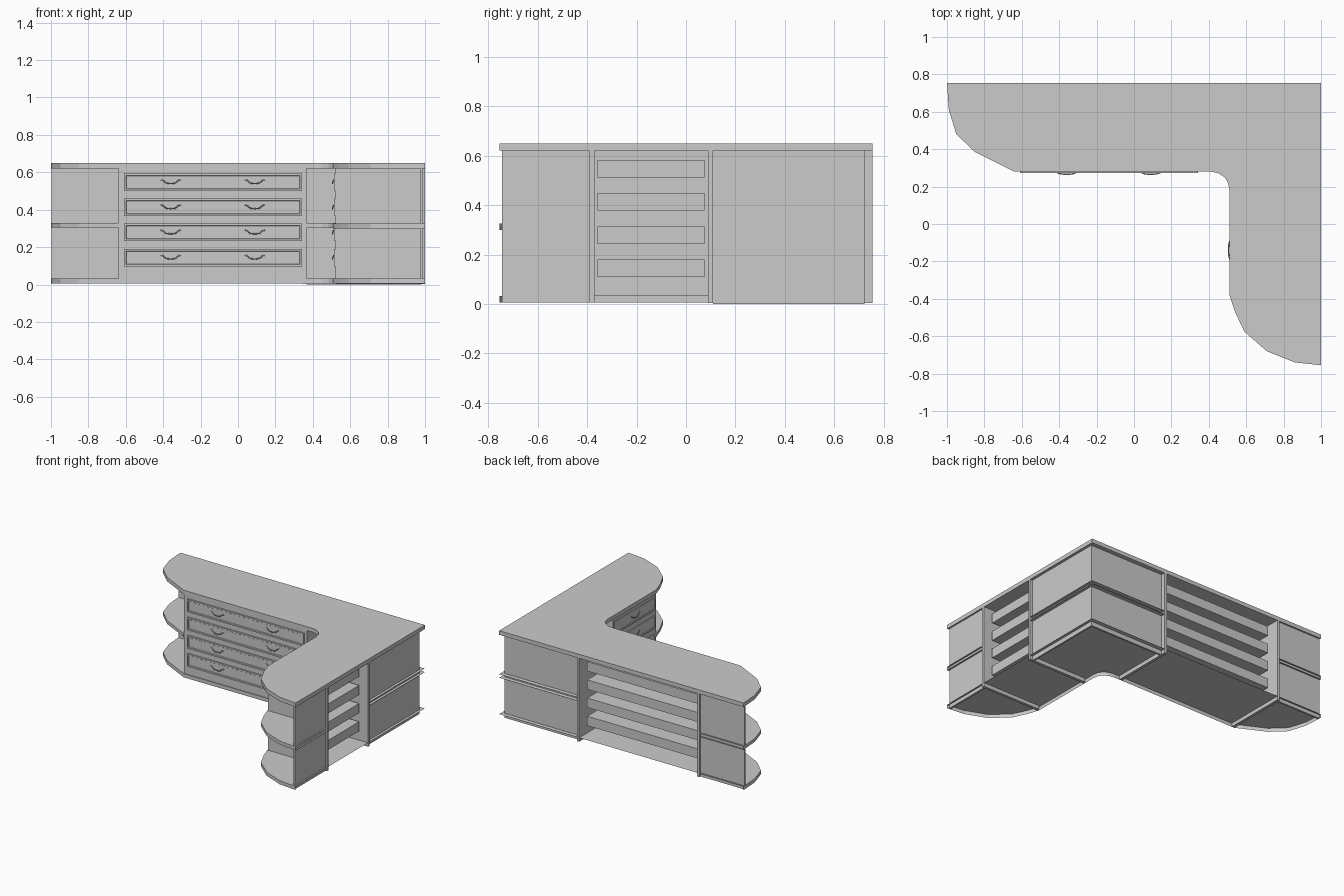
import bpy, bmesh
from mathutils import Vector

if "Cube" in bpy.data.objects:
    bpy.data.objects.remove(bpy.data.objects["Cube"])

B = 0.755   # rear / right outer edge is y = B, x = 1
F = 0.28    # front edge of the long run
W = 0.51    # front edge of the short run

# outline pieces, all counter-clockwise
left_curve = [(-1, B), (-.99, .61), (-.95, .48), (-.85, .385), (-.64, F)]
corner_curve = [(.41, F), (.45, .272), (.485, .25), (.503, .22), (W, .18)]
right_curve = [(W, -.38), (.54, -.47), (.59, -.575), (.71, -.68), (.86, -.74), (1, -B)]
counter = left_curve + corner_curve + right_curve + [(1, B)]


def to_object(name, bm):
    bmesh.ops.recalc_face_normals(bm, faces=bm.faces)
    me = bpy.data.meshes.new(name)
    bm.to_mesh(me)
    bm.free()
    ob = bpy.data.objects.new(name, me)
    bpy.context.collection.objects.link(ob)
    return ob


def slab(name, pts, z0, z1, open_rear=False, open_bottom=False):
    """Prism over an outline; can be left hollow at the rear and underneath."""
    bm = bmesh.new()
    lo = [bm.verts.new((x, y, z0)) for x, y in pts]
    hi = [bm.verts.new((x, y, z1)) for x, y in pts]
    bm.faces.new(hi)
    if not open_bottom:
        bm.faces.new(lo[::-1])
    n = len(pts)
    for i in range(n):
        j = (i + 1) % n
        rear = any(pts[i][k] == pts[j][k] == v for k, v in ((0, 1), (1, B)))
        if not (open_rear and rear):
            bm.faces.new((lo[i], lo[j], hi[j], hi[i]))
    return to_object(name, bm)


def box(name, x0, x1, y0, y1, z0, z1):
    return slab(name, [(x0, y0), (x1, y0), (x1, y1), (x0, y1)], z0, z1)


# counter top and hollow base
slab("counter_top", counter, .62, .65)
slab("base_floor", counter, .006, .033, open_rear=True, open_bottom=True)

# middle shelves: left end, inner corner, right end
slab("left_end_shelf", left_curve + [(-.64, B)], .305, .33, open_rear=True)
slab("corner_shelf", [(.365, F)] + corner_curve + [(W, .11), (1, .11), (1, B), (.365, B)],
     .302, .328, open_rear=True)
slab("right_end_shelf", right_curve + [(1, -.38)], .300, .326, open_rear=True)

# upright dividers
T = .02
box("left_divider", -.64, -.64 + T, F + .004, B, .006, .62)
box("corner_divider_long_run", .365 - T, .365, F + .004, B, .004, .62)
box("corner_divider_short_run", W + .01, 1, .11 - T, .11, .004, .62)
box("right_divider", W + .01, 1, -.39, -.39 + T, .006, .62)

# rear panels
box("left_end_rear_panel", -.997, -.64, B - .025, B - .012, .006, .62)
box("right_end_rear_panel", .975, .988, -.745, -.39, .006, .62)
box("corner_rear_panel", .365, .98, B - .045, B - .032, 0, .62)
box("corner_side_panel", .967, .98, .11, B - .045, 0, .62)

# face panels carrying the drawers
box("long_run_face", -.62, .345, F + .006, F + .022, .033, .62)
box("short_run_face", W + .01, W + .026, -.37, .09, .033, .62)


def drawer(name, along0, along1, z0, handles, place):
    """Drawer in local axes: u along the run, d depth behind the face, z up."""
    z1 = z0 + .094
    # framed front with a recessed field
    bm = bmesh.new()
    vs = [bm.verts.new(place(u, d, z)) for d in (-.006, .008)
          for u, z in ((along0, z0), (along1, z0), (along1, z1), (along0, z1))]
    for f in ((0, 1, 2, 3), (7, 6, 5, 4), (0, 4, 5, 1), (1, 5, 6, 2), (2, 6, 7, 3), (3, 7, 4, 0)):
        bm.faces.new([vs[i] for i in f])
    bmesh.ops.recalc_face_normals(bm, faces=bm.faces)
    bm.faces.ensure_lookup_table()
    front = bm.faces[0]
    bmesh.ops.inset_individual(bm, faces=[front], thickness=.015)
    bmesh.ops.inset_individual(bm, faces=[front], thickness=.004, depth=-.004)
    to_object(name + "_front", bm)
    # box behind it
    a, b = place(along0 + .025, .022, z0 + .012), place(along1 - .025, .42, z1 - .012)
    box(name + "_box", min(a[0], b[0]), max(a[0], b[0]), min(a[1], b[1]), max(a[1], b[1]), a[2], b[2])
    # drooping pulls
    for k, c in enumerate(handles):
        cu = bpy.data.curves.new(name + "_pull", 'CURVE')
        cu.dimensions = '3D'
        cu.bevel_depth, cu.bevel_resolution, cu.use_fill_caps = .0035, 1, True
        prof = [(-.053, -.004, .012), (-.042, -.009, .010), (-.025, -.013, -.005),
                (0, -.014, -.008), (.025, -.013, -.005), (.042, -.009, .010), (.053, -.004, .012)]
        sp = cu.splines.new('POLY')
        sp.points.add(len(prof) - 1)
        for p, (u, d, z) in zip(sp.points, prof):
            p.co = (*place(c + u, d, z0 + .047 + z), 1)
        ob = bpy.data.objects.new(f"{name}_pull_{k + 1}", cu)
        bpy.context.collection.objects.link(ob)


# four drawers in each run
for i in range(4):
    z = .097 + .1345 * i
    drawer(f"long_drawer_{i + 1}", -.61, .343, z, (-.36, .09),
           lambda u, d, z: Vector((u, F + d, z)))
    drawer(f"short_drawer_{i + 1}", -.383, .1, z, (-.14,),
           lambda u, d, z: Vector((W + .009 + d, u, z)))
